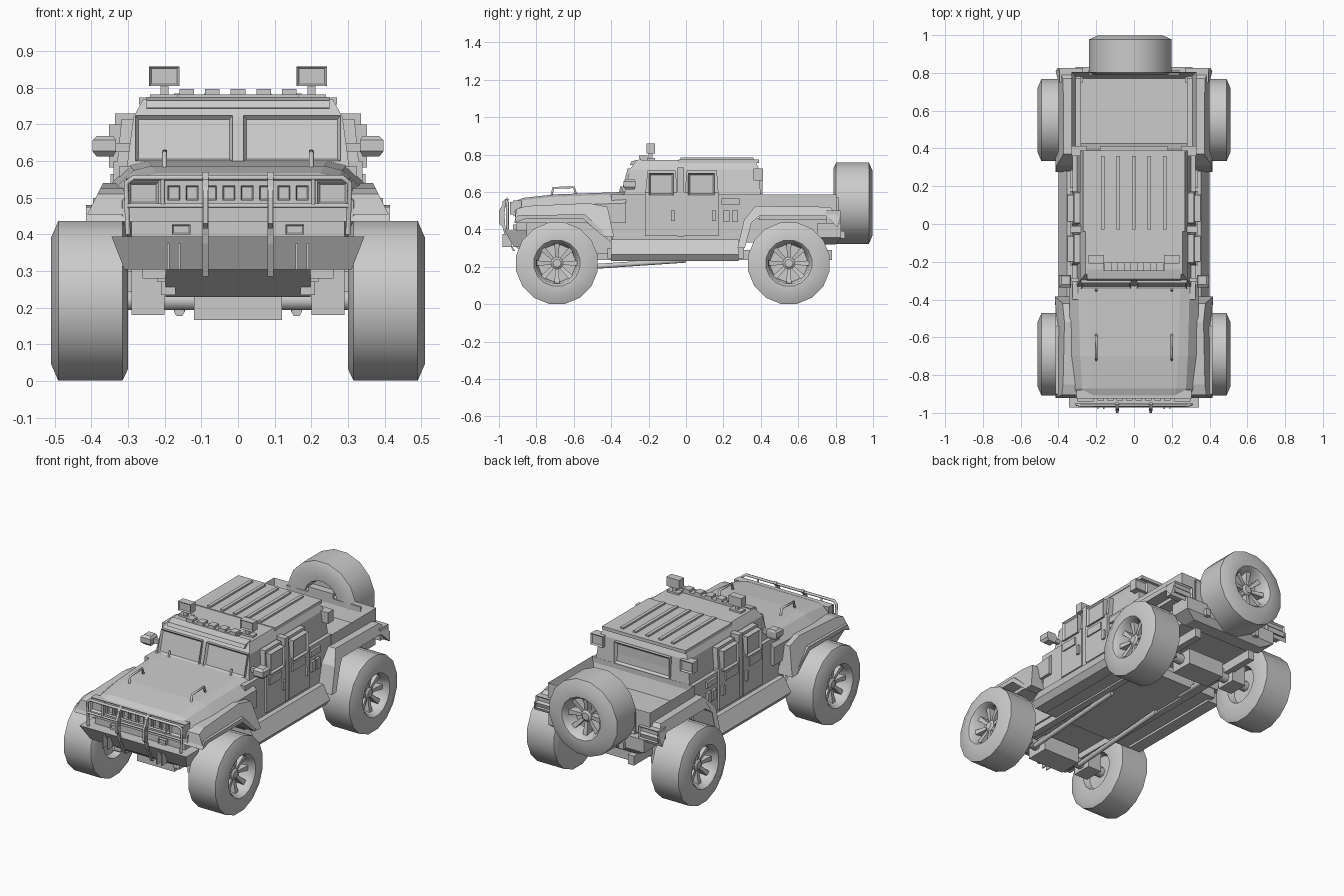
import bpy, bmesh
from math import sin, cos, pi
from mathutils import Vector, Matrix

if "Cube" in bpy.data.objects:
    bpy.data.objects.remove(bpy.data.objects["Cube"])


def finish(name, bm, mirror=False, insets=(), smooth=False):
    bmesh.ops.recalc_face_normals(bm, faces=bm.faces)
    for d, t, depth in insets:
        face = max(bm.faces, key=lambda f: f.normal.dot(Vector(d)) + f.calc_area() * 0.01)
        bmesh.ops.inset_individual(bm, faces=[face], thickness=t, depth=-depth)
    me = bpy.data.meshes.new(name)
    bm.to_mesh(me)
    bm.free()
    ob = bpy.data.objects.new(name, me)
    bpy.context.collection.objects.link(ob)
    if mirror:
        ob.modifiers.new("Mirror", 'MIRROR').use_mirror_merge = False
    if smooth:
        bpy.context.view_layer.objects.active = ob
        ob.select_set(True)
        bpy.ops.object.shade_smooth_by_angle(angle=0.6)
        ob.select_set(False)
    return ob


def add_loft(bm, rings, caps=True):
    vs = [[bm.verts.new(p) for p in r] for r in rings]
    n = len(vs[0])
    for a, b in zip(vs, vs[1:]):
        for i in range(n):
            bm.faces.new((a[i], a[(i + 1) % n], b[(i + 1) % n], b[i]))
    if caps:
        bm.faces.new(vs[0])
        bm.faces.new(vs[-1])


def loft(name, rings, **kw):
    bm = bmesh.new()
    add_loft(bm, rings)
    return finish(name, bm, **kw)


def rect(x0, x1, y0, y1, z):
    return [(x0, y0, z), (x1, y0, z), (x1, y1, z), (x0, y1, z)]


def box(name, x0, x1, y0, y1, z0, z1, **kw):
    return loft(name, [rect(x0, x1, y0, y1, z0), rect(x0, x1, y0, y1, z1)], **kw)


def prism(name, pts, x0, x1, lean=0, **kw):
    # side profile (y, z) extruded along x, outer side may lean inwards with height
    return loft(name, [[(x0, y, z) for y, z in pts],
                       [(x1 - lean * max(0, z - 0.44), y, z) for y, z in pts]], **kw)


def section(name, half, ys, **kw):
    # one-sided cross-section (x, z) swept along y
    return loft(name, [[(x, y, z) for x, z in half] for y in ys], **kw)


def tube(name, pts, r):
    cu = bpy.data.curves.new(name, 'CURVE')
    cu.dimensions = '3D'
    cu.bevel_depth, cu.bevel_resolution, cu.use_fill_caps = r, 1, True
    sp = cu.splines.new('POLY')
    sp.points.add(len(pts) - 1)
    for p, c in zip(sp.points, pts):
        p.co = (*c, 1)
    ob = bpy.data.objects.new(name, cu)
    bpy.context.collection.objects.link(ob)


FRONT, BACK, OUT, UP = (0, -1, 0), (0, 1, 0), (1, 0, 0), (0, 0, 1)


# wheels: lathed tyre and rim with spokes, axis along x
def wheel(name, loc, turn):
    bm = bmesh.new()
    prof = [(0.02, -.06), (.10, -.06), (.11, -.098), (.19, -.105), (.222, -.09), (.222, .085), (.175, .105),
            (.125, .105), (.112, .09), (.10, .02), (.02, .02)]
    n = 16
    add_loft(bm, [[(x, r * cos((i + .5) * 2 * pi / n), r * sin((i + .5) * 2 * pi / n)) for i in range(n)]
                  for r, x in prof])
    add_loft(bm, [[(x, r * cos(i * pi / 4), r * sin(i * pi / 4)) for i in range(8)]
                  for x, r in ((.0, .035), (.055, .035), (.065, .022))])
    for i in range(8):
        rot = Matrix.Rotation(i * pi / 4, 3, 'X')
        add_loft(bm, [[rot @ Vector((x, y, z)) for x, y in ((.015, -w), (d, -w), (d, w), (.015, w))]
                      for z, w, d in ((.025, .008, .055), (.108, .014, .07))])
    ob = finish(name, bm, smooth=True)
    ob.location, ob.rotation_euler = loc, (0, 0, turn)


for label, y in (("front", -.69), ("rear", .55)):
    wheel(label + "_right_wheel", (.405, y, .219), 0)
    wheel(label + "_left_wheel", (-.405, y, .219), pi)
    tube(label + "_axle", [(-.36, y, .22), (.36, y, .22)], .03)
    box(label + "_suspension_block", .2, .29, y - .06, y + .06, .18, .31, mirror=True)
    box(label + "_differential", -.12, .12, y - .07, y + .07, .167, .26)
wheel("spare_wheel", (-.02, .893, .54), pi / 2)

# chassis
box("floor_pan", -.32, .32, -.42, .31, .245, .30)
box("front_chassis", -.22, .22, -.86, -.38, .27, .45)
box("rear_chassis", -.25, .25, .28, .78, .33, .46)
box("frame_rail", .17, .21, -.84, .78, .235, .29, mirror=True)
for s in (-1, 1):
    tube("trailing_arm", [(s * .16, -.66, .19), (s * .16, 0, .235)], .015)
    tube("rear_link", [(s * .16, .57, .25), (s * .16, .2, .25)], .015)

# lower cab, sills and hood
prism("lower_cab", [(-.39, .27), (-.40, .585), (.40, .585), (.40, .47), (.33, .45), (.29, .27)], -.325, .325)
section("sill", [(.30, .232), (.375, .232), (.40, .265), (.355, .345), (.30, .345)], (-.40, .28), mirror=True)


def hood_ring(y, z, w):
    h = [(w, .435), (w, z - .06), (w - .05, z - .012), (w - .10, z)]
    return [(x, y, k) for x, k in h] + [(-x, y, k) for x, k in reversed(h)]


loft("hood", [hood_ring(-.915, .55, .315), hood_ring(-.87, .568, .325), hood_ring(-.70, .587, .335),
              hood_ring(-.32, .60, .345)])
for s in (-1, 1):
    tube("hood_handle", [(s * .2, -.72, .575), (s * .2, -.71, .622), (s * .2, -.60, .625), (s * .2, -.585, .58)], .007)

# greenhouse, windows and roof
loft("upper_cab", [rect(-.305, .305, -.335, .40, .57), rect(-.285, .285, -.30, .39, .72),
                   rect(-.258, .258, -.265, .37, .77)])
prism("windscreen_pane", [(-.345, .60), (-.312, .725), (-.28, .725), (-.31, .60)], .015, .28,
      mirror=True, insets=[(FRONT, .012, .012)])
box("rear_window", -.18, .18, .37, .41, .59, .715, insets=[(BACK, .02, .015)])
box("rear_corner_lamp", .25, .33, .36, .412, .66, .725, mirror=True, insets=[(BACK, .01, .008)])
box("roof_panel", -.27, .27, -.04, .39, .755, .774)
for i in range(5):
    box("roof_rib", -.175 + i * .082, -.155 + i * .082, -.03, .36, .77, .784)
prism("roof_visor", [(-.30, .745), (-.29, .765), (-.24, .775), (-.24, .74)], -.25, .25)

# roof lights
box("light_bar", -.165, .165, -.245, -.205, .768, .782)
for i in range(5):
    x = -.14 + i * .07
    box("marker_light", x - .02, x + .02, -.25, -.205, .78, .796)
box("spot_light", .16, .242, -.21, -.165, .805, .858, mirror=True, insets=[(FRONT, .008, .008)])
box("spot_light_post", .19, .212, -.20, -.18, .775, .81, mirror=True)
box("spot_light_base", .165, .24, -.205, -.165, .765, .781, mirror=True)

# doors with windows, handles, hinges
for label, y0, y1 in (("front", -.22, -.045), ("rear", -.01, .175)):
    box(label + "_door", .28, .34, y0, y1, .365, .60, mirror=True)
    prism(label + "_window_frame", [(y0, .57), (y0 + .015, .715), (y1 - .01, .715), (y1, .57)], .26, .345,
          lean=.1, mirror=True)
    box(label + "_window", .29, .352, y0 + .022, y1 - .022, .583, .70, mirror=True, insets=[(OUT, .012, .012)])
    box(label + "_door_pocket", .30, .348, y0 + .02, y1 - .05, .52, .565, mirror=True)
    box(label + "_door_handle", .30, .352, y1 - .035, y1 - .015, .445, .50, mirror=True)
box("side_pillar", .27, .335, -.045, -.01, .36, .73, mirror=True)
for y in (.20, .245):
    box("side_vent", .31, .34, y, y + .033, .44, .50, mirror=True)
box("side_grab_panel", .31, .338, .19, .285, .53, .565, mirror=True)

# mirrors
loft("side_mirror", [rect(.34, .385, -.32, -.275, .612), rect(.333, .397, -.335, -.27, .627),
                     rect(.333, .397, -.335, -.27, .657), rect(.34, .385, -.32, -.275, .668)], mirror=True)
box("mirror_arm", .29, .35, -.305, -.285, .625, .65, mirror=True)

# fenders
prism("front_fender", [(-.915, .455), (-.905, .51), (-.85, .525), (-.52, .54), (-.42, .52), (-.385, .36),
                       (-.42, .36), (-.53, .465), (-.84, .465)], .28, .418, lean=.5, mirror=True)
prism("front_fender_lip", [(-.92, .435), (-.90, .475), (-.54, .48), (-.41, .36), (-.44, .36),
                           (-.55, .455), (-.86, .455)], .29, .415, mirror=True)
prism("front_fender_liner", [(-.56, .46), (-.40, .33), (-.40, .28), (-.39, .46)], .2, .33, mirror=True)
prism("rear_fender", [(.275, .30), (.31, .45), (.37, .525), (.77, .52), (.825, .46), (.81, .41), (.75, .47),
                      (.39, .47), (.35, .435), (.315, .30)], .28, .415, lean=.5, mirror=True)

# cargo bed
box("cargo_bed", -.33, .33, .39, .805, .45, .585, insets=[(UP, .05, .11)])
box("rear_corner_block", .27, .395, .75, .825, .43, .50, mirror=True, insets=[(BACK, .012, .01)])
box("tailgate", -.24, .24, .79, .815, .44, .57, insets=[(BACK, .02, .008)])
loft("rear_bumper", [rect(-.24, .24, .72, .80, .32), rect(-.31, .31, .70, .83, .355),
                     rect(-.31, .31, .70, .83, .43)])
box("spare_mount", -.10, .06, .79, .85, .46, .60)
box("rear_tow_hook", .16, .19, .80, .85, .35, .39, mirror=True)

# front end: grille, lamps, bumper and skid plate
box("grille_plate", -.305, .305, -.925, -.88, .475, .553, insets=[(FRONT, .008, .008)])
for i in range(8):
    x = -.175 + i * .05
    box("grille_slot", x - .017, x + .017, -.935, -.90, .493, .533, insets=[(FRONT, .005, .012)])
box("headlight", .215, .30, -.94, -.89, .48, .545, mirror=True, insets=[(FRONT, .012, .012)])
box("lower_grille", -.29, .29, -.905, -.85, .38, .48)
box("front_lamp", .13, .18, -.925, -.89, .40, .427, mirror=True, insets=[(FRONT, .006, .006)])
loft("front_bumper", [rect(-.31, .31, -.92, -.85, .305), rect(-.345, .345, -.972, -.85, .395)])
loft("skid_plate", [rect(-.198, .198, -.80, -.70, .23), rect(-.198, .198, -.92, -.70, .312)])
box("bumper_support", -.26, .26, -.87, -.76, .28, .36)
for x in (.16, .19):
    box("tow_bracket", x - .003, x + .003, -.98, -.93, .305, .375, mirror=True)

# brush guard
prism("guard_upright", [(-.925, .285), (-.97, .375), (-.99, .44), (-.98, .55), (-.955, .57), (-.945, .56),
                        (-.965, .535), (-.975, .44), (-.955, .36), (-.915, .285)], .08, .097, mirror=True)
prism("guard_nose", [(-.965, .40), (-1.0, .43), (-1.0, .50), (-.975, .54)], .082, .095, mirror=True)
tube("guard_frame", [(-.30, -.955, .40), (-.305, -.955, .54), (-.285, -.96, .555), (.285, -.96, .555),
                     (.305, -.955, .54), (.30, -.955, .40)], .008)
tube("guard_lower_bar", [(-.303, -.957, .478), (.303, -.957, .478)], .007)
for s in (-1, 1):
    tube("guard_inner_post", [(s * .205, -.957, .478), (s * .205, -.96, .555)], .006)
    tube("wiper", [(s * .20, -.355, .59), (s * .20, -.345, .63)], .006)
